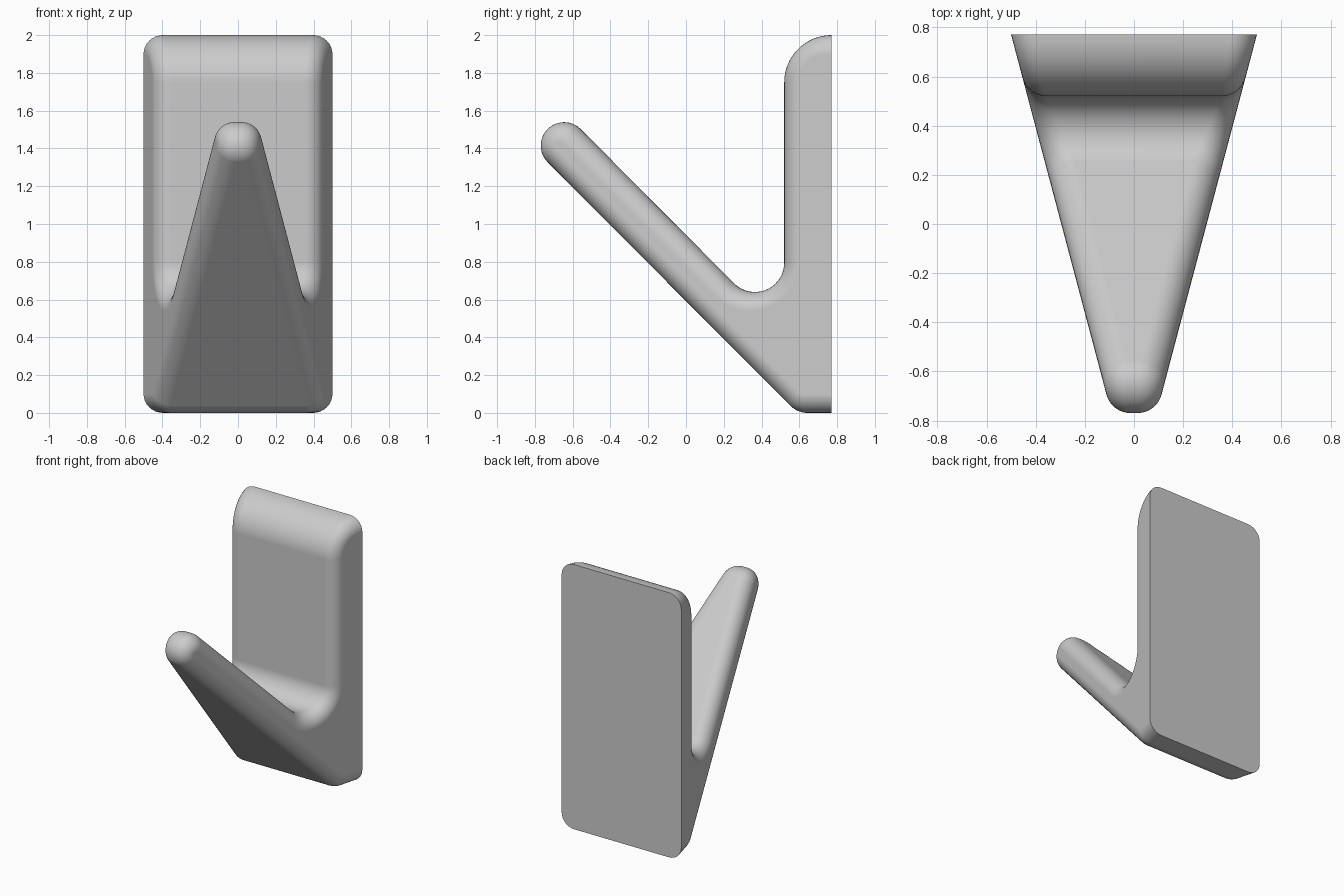
import bpy, bmesh, math
from mathutils import Vector

if "Cube" in bpy.data.objects:
    bpy.data.objects.remove(bpy.data.objects["Cube"])

BACK = 0.77                     # y of the flat mounting face
R = 0.1                         # fillet radius along both sides
TAPER = 0.265                   # loss of half width per unit of depth
COS = 1 / math.sqrt(1 + TAPER ** 2)
SIDE = Vector((COS, -TAPER * COS, 0))


def half_width(y):
    return 0.5 - TAPER * (BACK - y)


def arc(cy, cz, r, a0, a1, n, concave=False):
    """Profile points with outward normals, angles in degrees in the y-z plane."""
    out = []
    for i in range(n + 1):
        a = math.radians(a0 + (a1 - a0) * i / n)
        d = Vector((0, math.cos(a), math.sin(a)))
        out.append((Vector((0, cy, cz)) + d * r, -d if concave else d))
    return out


# Side profile: bottom, lower corner, arm tip, crook, plate top
heel = 0.13
heel_y = 0.59 + heel * math.tan(math.radians(22.5))
profile = [(Vector((0, 0.9, 0)), Vector((0, 0, -1)))]
profile += arc(heel_y, heel, heel, 270, 225, 8)
profile += arc(-0.645, 1.415, 0.124, 225, 45, 24)
profile += arc(0.365, 0.795, 0.155, 225, 360, 20, concave=True)
profile += arc(BACK, 1.75, 0.25, 180, 90, 16)
profile.append((Vector((0, 0.9, 2)), Vector((0, 0, 1))))

# Each profile point becomes a row running over both side fillets
STEPS = 8
bm = bmesh.new()
rows = []
for p, n in profile:
    c = p - n * R
    c.x = half_width(c.y) - R / COS
    right = [c + R * n.slerp(SIDE, i / STEPS) for i in range(STEPS + 1)]
    left = [Vector((-v.x, v.y, v.z)) for v in reversed(right)]
    rows.append([bm.verts.new(v) for v in left + right])

for a, b in zip(rows, rows[1:]):
    for i in range(len(a) - 1):
        bm.faces.new((a[i], a[i + 1], b[i + 1], b[i]))

# Flat tapered sides
bm.faces.new([r[-1] for r in rows])
bm.faces.new([r[0] for r in reversed(rows)])

# Flat mounting face
bmesh.ops.bisect_plane(bm, geom=bm.verts[:] + bm.edges[:] + bm.faces[:],
                       plane_co=(0, BACK, 0), plane_no=(0, 1, 0), clear_outer=True)
rim = [e for e in bm.edges if e.is_boundary]
bmesh.ops.contextual_create(bm, geom=rim)
bmesh.ops.recalc_face_normals(bm, faces=bm.faces[:])

mesh = bpy.data.meshes.new("wall_hook")
bm.to_mesh(mesh)
bm.free()
hook = bpy.data.objects.new("wall_hook", mesh)
bpy.context.collection.objects.link(hook)

grey = bpy.data.materials.new("light_grey")
grey.diffuse_color = (0.6, 0.6, 0.6, 1)
grey.use_nodes = True
grey.node_tree.nodes["Principled BSDF"].inputs["Base Color"].default_value = grey.diffuse_color
mesh.materials.append(grey)

# Smooth fillets, crisp rim around the mounting face
bpy.context.view_layer.objects.active = hook
hook.select_set(True)
bpy.ops.object.shade_smooth_by_angle(angle=math.radians(35))
weighted = hook.modifiers.new("even_shading", 'WEIGHTED_NORMAL')
weighted.keep_sharp = True
